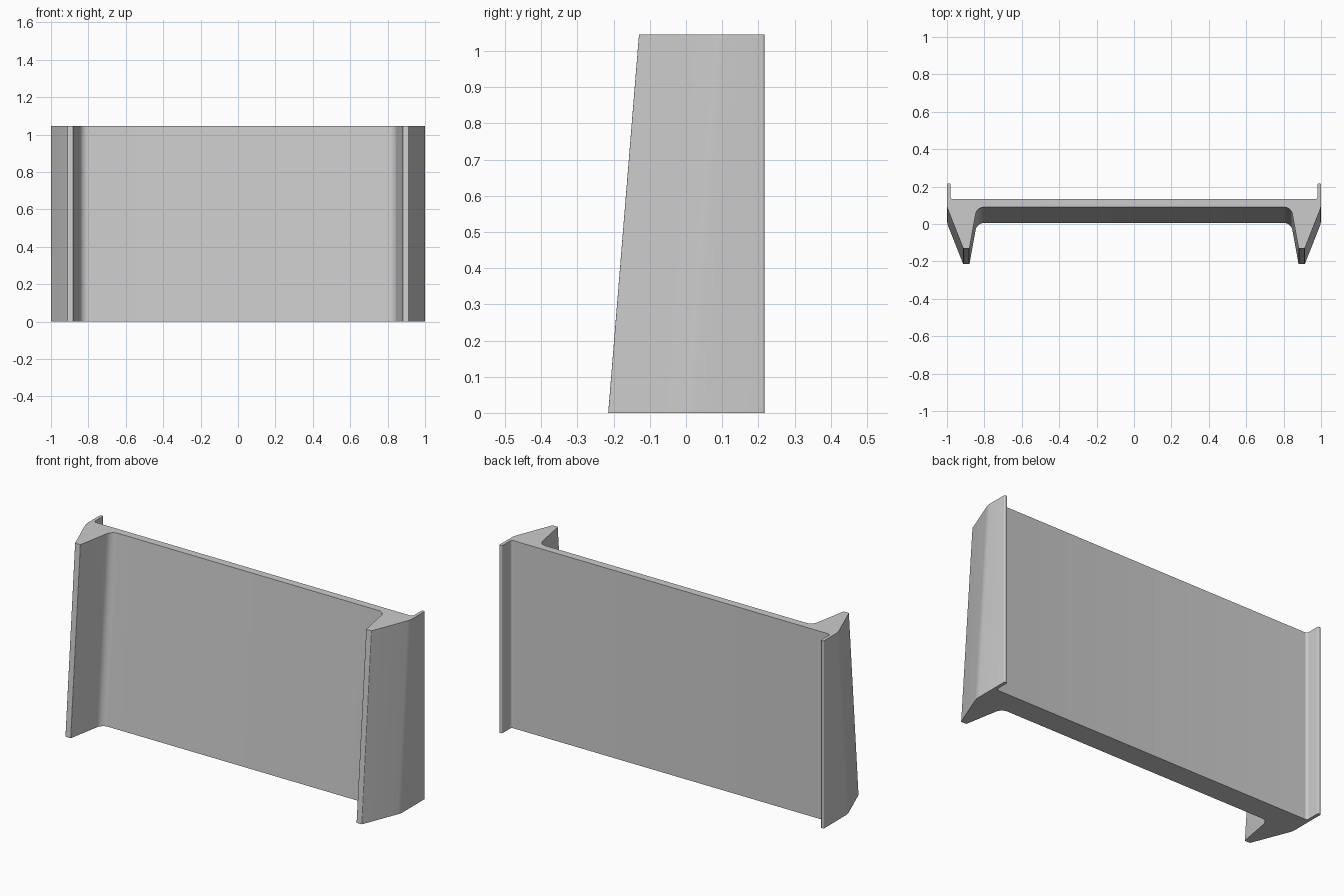
import bpy, bmesh, math
from mathutils import Vector

cube = bpy.data.objects.get("Cube")
if cube:
    bpy.data.objects.remove(cube, do_unlink=True)

HEIGHT = 1.045
SLANT = 0.085   # how far the front side moves forward at the base

# Half of the top outline: x, y, corner radius, and whether the corner is on the slanted front
HALF = [
    (0.84, 0.09, 0.045, True),     # panel meets side post
    (0.88, -0.13, 0.004, True),    # post tip
    (0.913, -0.13, 0.004, True),
    (1.0, 0.09, 0.1, True),        # outer bend
    (1.0, 0.217, 0.006, False),    # rear flange tip
    (0.982, 0.217, 0.006, False),
    (0.982, 0.133, 0.014, False),  # flange meets panel back
]


def rounded(corners, steps=8):
    """Replace each corner with an arc; returns points with their front flag."""
    out = []
    n = len(corners)
    for i, (x, y, r, front) in enumerate(corners):
        p = Vector((x, y))
        a = (Vector(corners[i - 1][:2]) - p).normalized()
        b = (Vector(corners[(i + 1) % n][:2]) - p).normalized()
        half = a.angle(b) / 2
        centre = p + (a + b).normalized() * (r / math.sin(half))
        start = p + a * (r / math.tan(half)) - centre
        end = p + b * (r / math.tan(half)) - centre
        sweep = start.angle(end)
        for k in range(steps + 1):
            t = k / steps
            v = (start * math.sin((1 - t) * sweep) + end * math.sin(t * sweep)) / math.sin(sweep)
            out.append((centre + v, front))
    return out


# Full outline from the mirrored half
outline = rounded(HALF + [(-x, y, r, f) for x, y, r, f in reversed(HALF)])

# Loft from the deeper base outline to the top outline
bm = bmesh.new()
top = [bm.verts.new((p.x, p.y, HEIGHT)) for p, f in outline]
base = [bm.verts.new((p.x, p.y - (SLANT if f else 0), 0)) for p, f in outline]
bm.faces.new(top)
bm.faces.new(base[::-1])
for i in range(len(top)):
    j = (i + 1) % len(top)
    bm.faces.new((top[i], base[i], base[j], top[j]))
bmesh.ops.recalc_face_normals(bm, faces=bm.faces)
mesh = bpy.data.meshes.new("flanged_panel")
bm.to_mesh(mesh)
bm.free()
panel = bpy.data.objects.new("flanged_panel", mesh)
bpy.context.collection.objects.link(panel)

# Plain grey finish
grey = bpy.data.materials.new("light grey")
grey.use_nodes = True
colour = (0.6, 0.6, 0.6, 1)
grey.diffuse_color = colour
grey.node_tree.nodes["Principled BSDF"].inputs["Base Color"].default_value = colour
mesh.materials.append(grey)

bpy.ops.object.select_all(action='DESELECT')
panel.select_set(True)
bpy.context.view_layer.objects.active = panel
bpy.ops.object.shade_smooth_by_angle(angle=math.radians(30))
